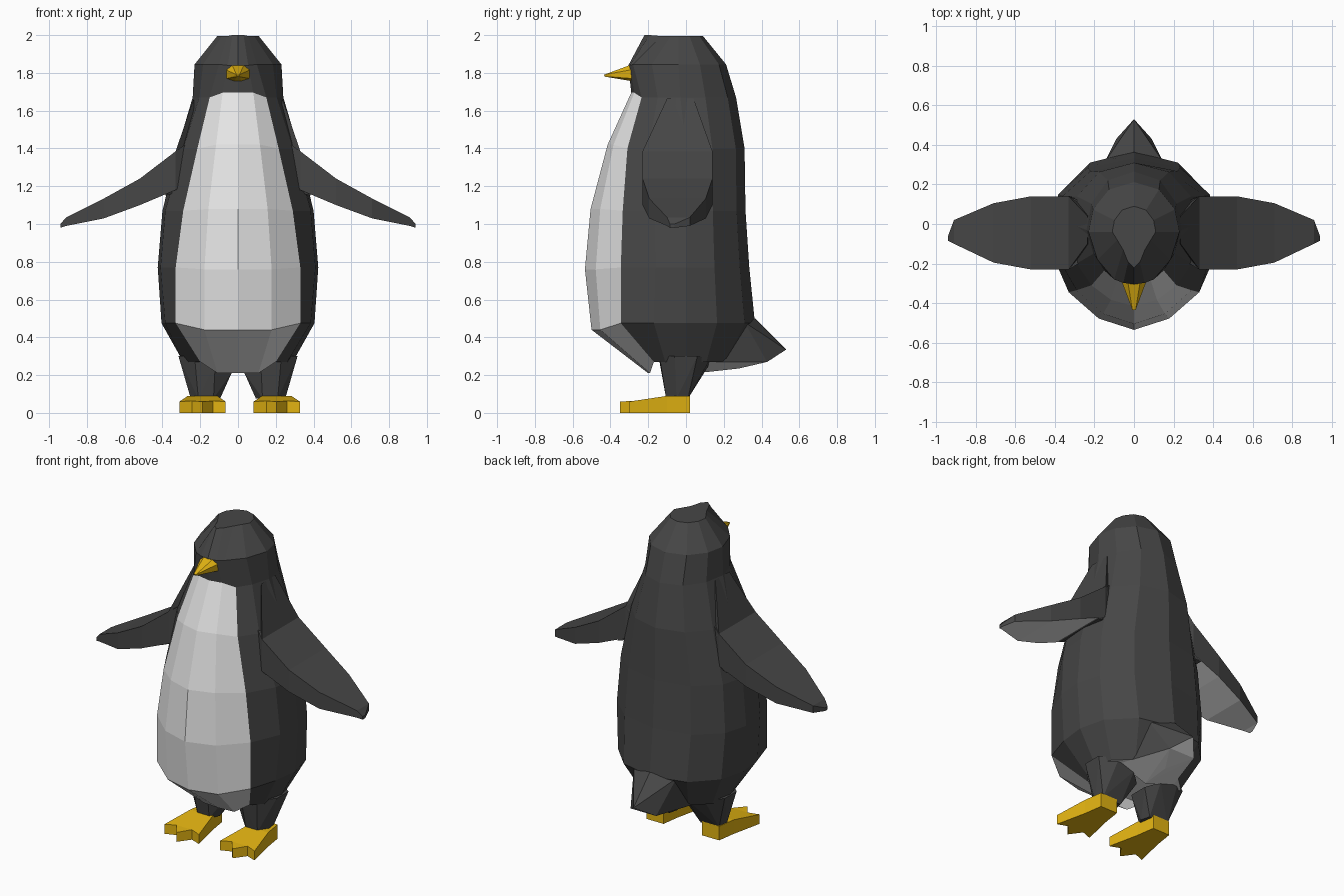
import bpy, bmesh, math

if "Cube" in bpy.data.objects:
    bpy.data.objects.remove(bpy.data.objects["Cube"])


def material(name, rgb):
    m = bpy.data.materials.new(name)
    m.diffuse_color = (*rgb, 1)
    m.use_nodes = True
    m.node_tree.nodes["Principled BSDF"].inputs["Base Color"].default_value = m.diffuse_color
    return m


DARK = material("charcoal", (0.062, 0.062, 0.062))
WHITE = material("belly white", (0.78, 0.78, 0.78))
YELLOW = material("yellow", (0.76, 0.45, 0.006))


def finish(name, bm, *mats):
    bmesh.ops.recalc_face_normals(bm, faces=bm.faces)
    me = bpy.data.meshes.new(name)
    bm.to_mesh(me)
    bm.free()
    for m in mats:
        me.materials.append(m)
    ob = bpy.data.objects.new(name, me)
    bpy.context.collection.objects.link(ob)
    return ob


def hull(name, pts, *mats, under=None):
    """Convex solid; faces pointing down more than `under` get material 1."""
    bm = bmesh.new()
    for p in pts:
        bm.verts.new(p)
    res = bmesh.ops.convex_hull(bm, input=bm.verts)
    loose = [v for v in bm.verts if not v.link_faces]
    bmesh.ops.delete(bm, geom=loose, context='VERTS')
    bmesh.ops.recalc_face_normals(bm, faces=bm.faces)
    bm.normal_update()
    if under is not None:
        for f in bm.faces:
            f.material_index = int(f.normal.z < -under)
    return finish(name, bm, *mats)


def bridge(bm, a, b):
    n = len(a)
    return [bm.faces.new((a[i], a[(i + 1) % n], b[(i + 1) % n], b[i])) for i in range(n)]


# Body and head: z centre, z sides, front y, panel edge x/y, side-front x/y,
# half width, y of the widest point, back y
RINGS = [
    (0.21, 0.27, -0.20, 0.20, -0.17, 0.26, -0.11, 0.29, 0.00, 0.24),
    (0.44, 0.475, -0.50, 0.33, -0.345, 0.385, -0.17, 0.405, 0.00, 0.365),
    (0.76, 0.77, -0.535, 0.33, -0.345, 0.41, -0.16, 0.425, 0.00, 0.335),
    (1.08, 1.07, -0.505, 0.29, -0.335, 0.385, -0.17, 0.40, 0.00, 0.315),
    (1.42, 1.40, -0.415, 0.215, -0.31, 0.29, -0.20, 0.32, 0.00, 0.31),
    (1.695, 1.67, -0.29, 0.15, -0.235, 0.205, -0.15, 0.24, -0.03, 0.265),
    (1.84, 1.845, -0.305, 0.10, -0.28, 0.185, -0.18, 0.23, -0.04, 0.212),
    (2.0, 1.995, -0.22, 0.055, -0.13, 0.085, -0.08, 0.11, -0.04, 0.09),
]


def ring_points(zc, zs, yf, bx, by, cx, cy, w, yd, yb):
    half = [(bx * 0.54, yf + 0.3 * (by - yf), zc), (bx, by, zs), (cx, cy, zs), (w, yd, zs),
            (w * 0.9, yd + 0.45 * (yb - yd), zs), (w * 0.55, yd + 0.85 * (yb - yd), zs)]
    mirrored = [(-x, y, z) for x, y, z in reversed(half)]
    return [(0, yf, zc)] + half + [(0, yb, zs)] + mirrored


bm = bmesh.new()
rings = [[bm.verts.new(p) for p in ring_points(*r)] for r in RINGS]
for row in range(len(rings) - 1):
    faces = bridge(bm, rings[row], rings[row + 1])
    if row < 5:                         # white front panel
        for i in (0, 1, 12, 13):
            faces[i].material_index = 1
bm.faces.new(rings[-1])
n = len(rings[0])
for i in range(n // 2):                 # underside, closed in strips left to right
    a, b = rings[0][i], rings[0][i + 1]
    c, d = rings[0][(n - i - 1) % n], rings[0][(n - i) % n]
    quad = list(dict.fromkeys((a, b, c, d)))
    if len(quad) > 2:
        bm.faces.new(quad).material_index = 1
finish("body", bm, DARK, WHITE)

# Tail, pale below
hull("tail", [(0, 0.365, 0.50), (0.15, 0.31, 0.48), (-0.15, 0.31, 0.48), (0, 0.53, 0.335),
              (0.09, 0.43, 0.27), (-0.09, 0.43, 0.27), (0.2, 0.11, 0.27), (-0.2, 0.11, 0.27),
              (0, 0.28, 0.235), (0, 0.1, 0.215)], DARK, WHITE, under=0.6)

# Beak
hull("beak", [(s * x, y, z) for s in (-1, 1) for x, y, z in
              ((0.03, -0.30, 1.84), (0.07, -0.27, 1.82), (0.062, -0.28, 1.77),
               (0.02, -0.28, 1.755), (0.008, -0.435, 1.79), (0.006, -0.43, 1.78))], YELLOW)

# Wing cross-sections: x, front y, back y, top z, bottom z
WING = [(0.28, -0.20, 0.12, 1.42, 1.20), (0.33, -0.23, 0.14, 1.385, 1.18),
        (0.52, -0.23, 0.14, 1.24, 1.10), (0.71, -0.195, 0.105, 1.135, 1.03),
        (0.91, -0.10, 0.02, 1.035, 0.99), (0.94, -0.085, -0.06, 1.00, 0.98)]
# Foot outline from heel to the middle toe
FOOT = [(0.06, 0.02), (0.078, -0.10), (0.122, -0.30), (0.055, -0.275)]

for side, s in (("left", -1), ("right", 1)):
    # Wing, pale below
    bm = bmesh.new()
    secs = [[bm.verts.new((s * x, y, z)) for y, z in ((yf, zt), (yb, zt), (yb, zb), (yf, zb))]
            for x, yf, yb, zt, zb in WING]
    for a, b in zip(secs, secs[1:]):
        bridge(bm, a, b)[2].material_index = 1
    bm.faces.new(secs[0])
    bm.faces.new(secs[-1])
    finish(side + "_wing", bm, DARK, WHITE)

    # Shoulder blending the wing into the neck
    hull(side + "_shoulder", [(s * x, y, z) for x, y, z in
         ((0.235, -0.10, 1.665), (0.235, 0.04, 1.665), (0.33, -0.23, 1.385), (0.33, 0.14, 1.385),
          (0.385, -0.21, 1.15), (0.385, 0.14, 1.15), (0.2, -0.1, 1.2), (0.2, 0.1, 1.2))], DARK)

    # Leg
    hull(side + "_leg", [(s * x, y, z) for x, y, z in
         ((0.03, -0.06, 0.22), (0.03, 0.06, 0.22), (0.12, -0.14, 0.27), (0.23, -0.14, 0.30),
          (0.315, -0.06, 0.30), (0.315, 0.06, 0.30), (0.22, 0.13, 0.29), (0.1, 0.12, 0.25),
          (0.13, -0.105, 0.075), (0.21, -0.105, 0.075), (0.25, -0.05, 0.075), (0.24, 0.01, 0.075),
          (0.11, 0.01, 0.075), (0.095, -0.05, 0.075))], DARK)

    # Webbed foot with three toes
    outline = FOOT + [(0, -0.35)] + [(-x, y) for x, y in reversed(FOOT)]
    cx = 0.205 if s > 0 else -0.188
    bm = bmesh.new()
    low = [bm.verts.new((cx + x, y, 0.0)) for x, y in outline]
    top = [bm.verts.new((cx + x, y, 0.06 + 0.03 * min(1, max(0, (y + 0.3) / 0.2))))
           for x, y in outline]
    bridge(bm, low, top)
    for loop in (low, top):
        bm.faces.new((loop[0], loop[1], loop[7], loop[8]))
        bm.faces.new((loop[1], loop[3], loop[5], loop[7]))
        bm.faces.new((loop[1], loop[2], loop[3]))
        bm.faces.new((loop[5], loop[6], loop[7]))
        bm.faces.new((loop[3], loop[4], loop[5]))
    finish(side + "_foot", bm, YELLOW)
